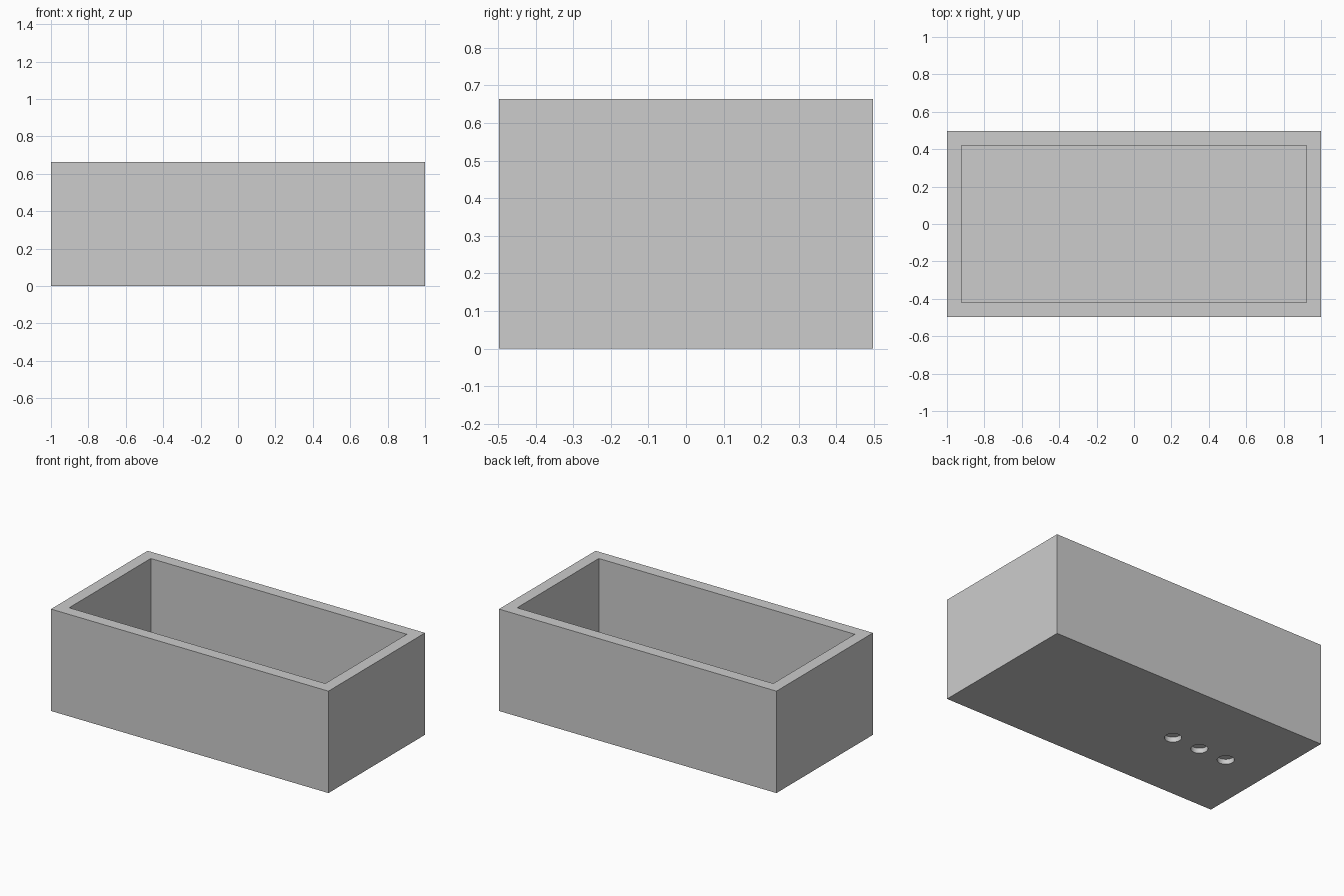
import bpy
import bmesh
from mathutils import Matrix

cube = bpy.data.objects.get("Cube")
if cube:
    bpy.data.objects.remove(cube, do_unlink=True)

# Overall sizes
LENGTH, WIDTH, HEIGHT = 2.0, 0.994, 0.664
WALL, FLOOR = 0.077, 0.077
HOLE_RADIUS, HOLE_DEPTH = 0.05, 0.033

stone = bpy.data.materials.new("stone_grey")
stone.use_nodes = True
grey = (0.605, 0.605, 0.605, 1)
stone.diffuse_color = grey
stone.node_tree.nodes["Principled BSDF"].inputs["Base Color"].default_value = grey


def make_object(name, bm):
    mesh = bpy.data.meshes.new(name)
    bm.to_mesh(mesh)
    bm.free()
    mesh.materials.append(stone)
    obj = bpy.data.objects.new(name, mesh)
    bpy.context.collection.objects.link(obj)
    return obj


def cut(target, cutter):
    cutter.hide_render = True
    cutter.hide_viewport = True
    mod = target.modifiers.new(cutter.name, "BOOLEAN")
    mod.operation = "DIFFERENCE"
    mod.solver = "EXACT"
    mod.object = cutter


# Open trough: a block whose top is inset and pushed down to the floor
bm = bmesh.new()
bmesh.ops.create_cube(bm, size=1, matrix=Matrix.Translation((0, 0, HEIGHT / 2))
                      @ Matrix.Diagonal((LENGTH, WIDTH, HEIGHT, 1)))
top = max(bm.faces, key=lambda f: f.calc_center_median().z)
bmesh.ops.inset_region(bm, faces=[top], thickness=WALL, use_even_offset=True)
well = bmesh.ops.extrude_discrete_faces(bm, faces=[top])["faces"][0]
bmesh.ops.translate(bm, verts=well.verts, vec=(0, 0, FLOOR - HEIGHT))
bmesh.ops.recalc_face_normals(bm, faces=bm.faces)
trough = make_object("planter_box", bm)

# Row of three shallow round recesses under one end
bm = bmesh.new()
for x in (-0.695, -0.495, -0.295):
    bmesh.ops.create_cone(bm, cap_ends=True, segments=32, radius1=HOLE_RADIUS,
                          radius2=HOLE_RADIUS, depth=2 * HOLE_DEPTH,
                          matrix=Matrix.Translation((x, 0, 0)))
cut(trough, make_object("drain_hole_cutter", bm))

# Round hole walls shade smooth, box edges stay sharp
bpy.ops.object.select_all(action="DESELECT")
trough.select_set(True)
bpy.context.view_layer.objects.active = trough
bpy.ops.object.modifier_apply(modifier="drain_hole_cutter")
bpy.ops.object.shade_smooth_by_angle()
